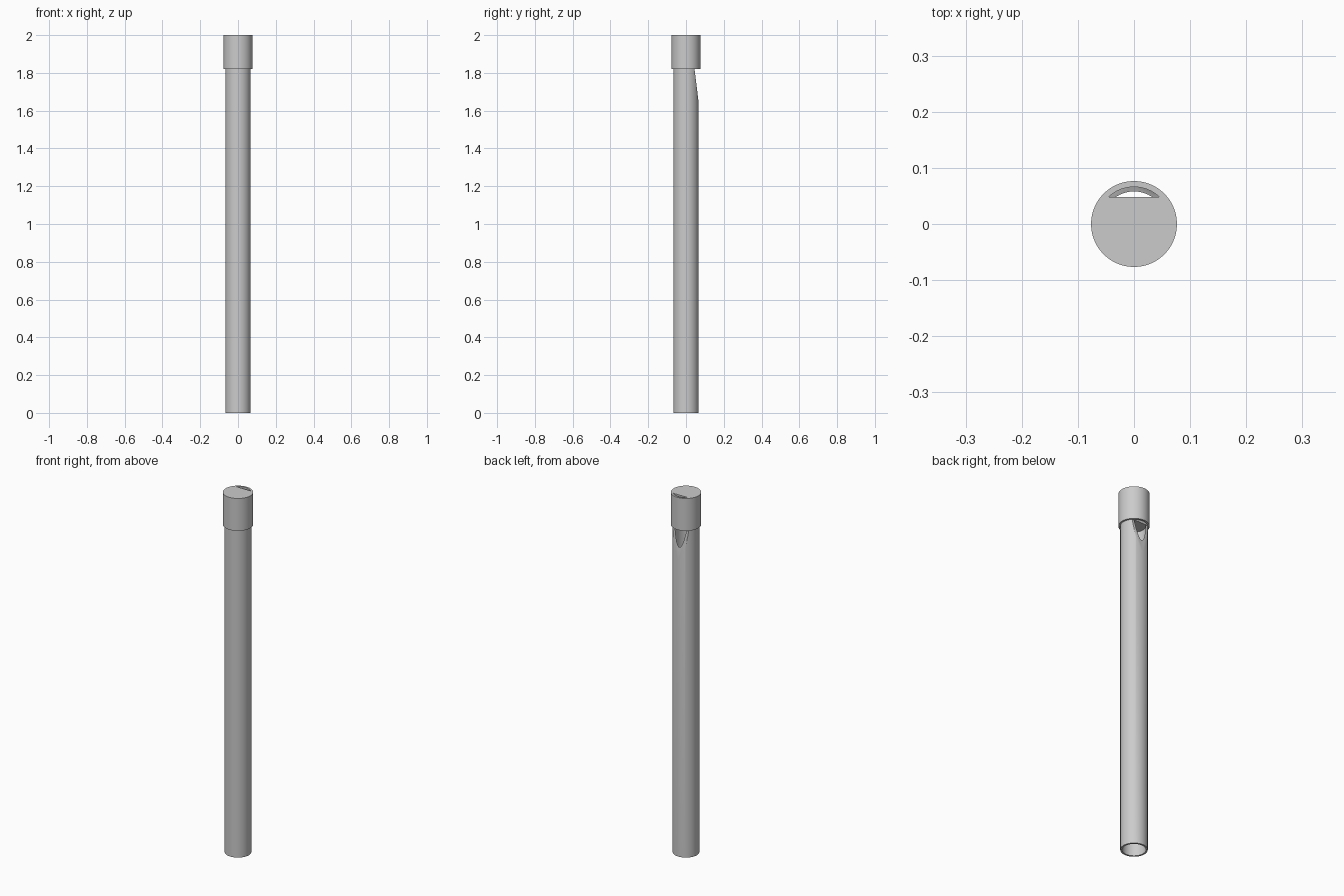
import bpy
import bmesh
from math import cos, sin, asin, tau, pi, radians

cube = bpy.data.objects.get("Cube")
if cube:
    bpy.data.objects.remove(cube, do_unlink=True)

SIDES = 96
TUBE_R, BORE_R, CAP_R = 0.067, 0.058, 0.0765
CAP_Z, TOP_Z = 1.82, 2.0
SLOT_R, SLOT_Y = 0.066, 0.048

grey = bpy.data.materials.new("plain_grey")
grey.use_nodes = True
colour = (0.6, 0.6, 0.6, 1)
grey.diffuse_color = colour
grey.node_tree.nodes["Principled BSDF"].inputs["Base Color"].default_value = colour


def make_object(name, bm):
    bmesh.ops.recalc_face_normals(bm, faces=bm.faces)
    mesh = bpy.data.meshes.new(name)
    bm.to_mesh(mesh)
    bm.free()
    mesh.materials.append(grey)
    obj = bpy.data.objects.new(name, mesh)
    bpy.context.collection.objects.link(obj)
    return obj


def prism(name, outline, offset):
    """Extrude a closed outline along an offset vector."""
    bm = bmesh.new()
    face = bm.faces.new([bm.verts.new(p) for p in outline])
    ext = bmesh.ops.extrude_face_region(bm, geom=[face], use_keep_orig=True)
    moved = [g for g in ext["geom"] if isinstance(g, bmesh.types.BMVert)]
    bmesh.ops.translate(bm, verts=moved, vec=offset)
    return make_object(name, bm)


def circle(radius, z):
    return [(radius * cos(tau * i / SIDES), radius * sin(tau * i / SIDES), z)
            for i in range(SIDES)]


def pipe(name, outer, inner, low, high):
    """Open tube with a wall of constant thickness."""
    bm = bmesh.new()
    rings = [[bm.verts.new(p) for p in circle(r, z)]
             for r, z in ((outer, low), (outer, high), (inner, high), (inner, low))]
    for a, b in zip(rings, rings[1:] + rings[:1]):
        for i in range(SIDES):
            j = (i + 1) % SIDES
            bm.faces.new((a[i], a[j], b[j], b[i]))
    return make_object(name, bm)


def cut(obj, cutter):
    mod = obj.modifiers.new("cut", "BOOLEAN")
    mod.operation, mod.solver, mod.object = "DIFFERENCE", "EXACT", cutter
    bpy.context.view_layer.objects.active = obj
    bpy.ops.object.modifier_apply(modifier=mod.name)
    bpy.data.objects.remove(cutter, do_unlink=True)


# Hollow body with a sloped sound opening at the back
body = pipe("body_tube", TUBE_R, BORE_R, 0, CAP_Z)
ramp = [(-0.1, 0.045, CAP_Z), (-0.1, 0.068, 1.635), (-0.1, 0.12, 1.635),
        (-0.1, 0.12, 1.9), (-0.1, 0.045, 1.9)]
cut(body, prism("ramp_cutter", ramp, (0.2, 0, 0)))

# Solid mouthpiece with an arched air slot through it
cap = prism("mouthpiece", circle(CAP_R, CAP_Z), (0, 0, TOP_Z - CAP_Z))
start = asin(SLOT_Y / SLOT_R)
steps = 24
arc = [start + (pi - 2 * start) * i / steps for i in range(steps + 1)]
slot = [(SLOT_R * cos(a), SLOT_R * sin(a), CAP_Z - 0.1) for a in arc]
cut(cap, prism("slot_cutter", slot, (0, 0, 0.4)))

# Smooth round walls, crisp rims
for obj in (body, cap):
    bpy.ops.object.select_all(action="DESELECT")
    obj.select_set(True)
    bpy.context.view_layer.objects.active = obj
    bpy.ops.object.shade_smooth_by_angle(angle=radians(30))
